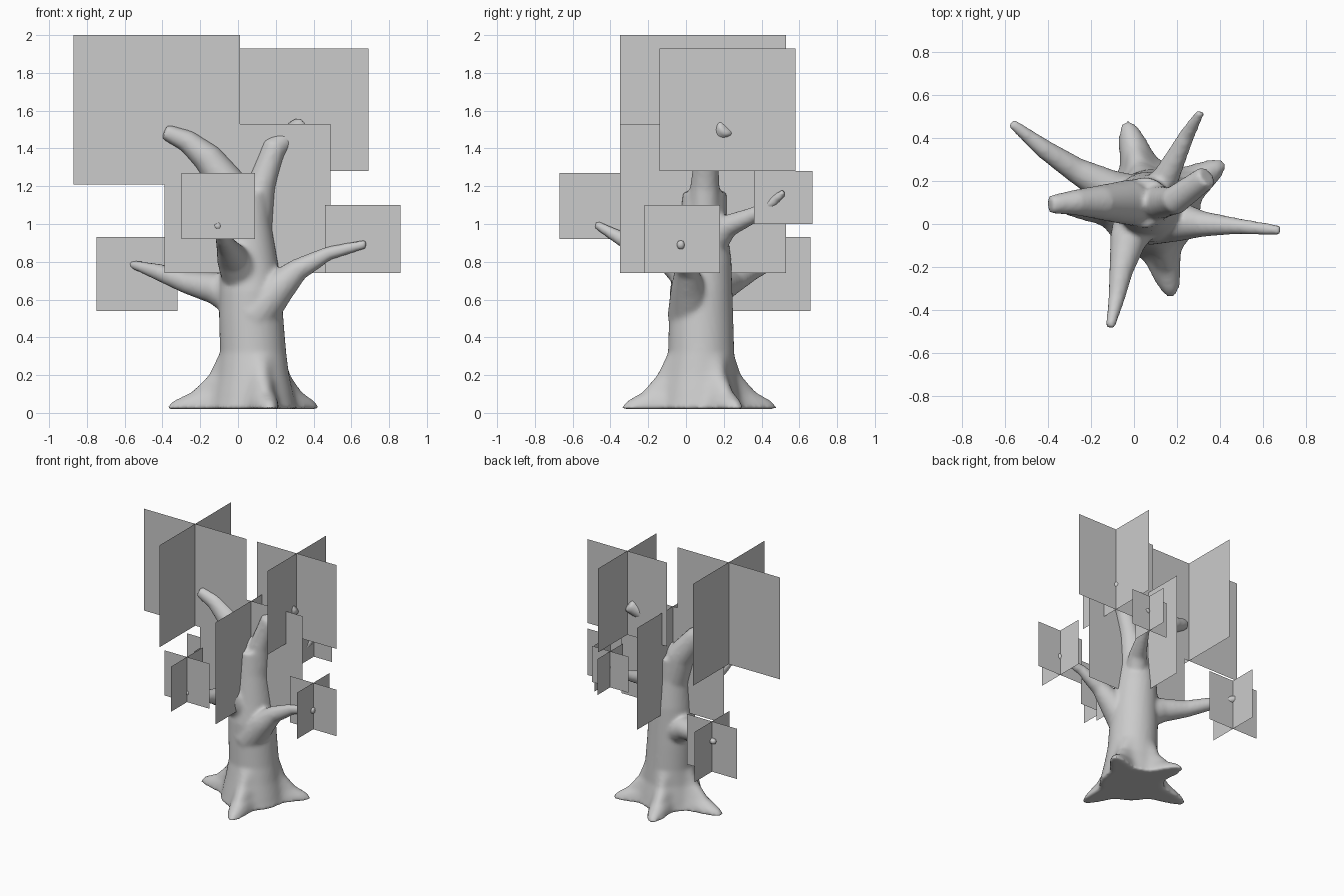
import bpy, bmesh
from math import atan2, cos, sin, pi, exp, remainder
from mathutils import Vector

cube = bpy.data.objects.get("Cube")
if cube:
    bpy.data.objects.remove(cube)

# Single plain colour
grey = bpy.data.materials.new("light grey")
grey.use_nodes = True
COLOUR = (0.6, 0.6, 0.6, 1)
grey.diffuse_color = COLOUR
grey.node_tree.nodes["Principled BSDF"].inputs["Base Color"].default_value = COLOUR


def finish(bm, name):
    mesh = bpy.data.meshes.new(name)
    bm.to_mesh(mesh)
    bm.free()
    mesh.materials.append(grey)
    obj = bpy.data.objects.new(name, mesh)
    bpy.context.collection.objects.link(obj)
    return obj


def loft(bm, rings):
    """Closed tube through rings of points."""
    loops = [[bm.verts.new(p) for p in ring] for ring in rings]
    n = len(loops[0])
    for low, high in zip(loops, loops[1:]):
        for i in range(n):
            j = (i + 1) % n
            bm.faces.new((low[i], low[j], high[j], high[i]))
    bm.faces.new(loops[0][::-1])
    bm.faces.new(loops[-1])


def branch(bm, path, sides=16):
    """Tapered tube; each path point is x, y, z, radius."""
    pts = [Vector(p[:3]) for p in path]
    rings = []
    for i, p in enumerate(pts):
        along = pts[min(i + 1, len(pts) - 1)] - pts[max(i - 1, 0)]
        turn = along.to_track_quat('Z', 'Y')
        rings.append([p + turn @ Vector((cos(a), sin(a), 0)) * path[i][3]
                      for a in (2 * pi * k / sides for k in range(sides))])
    loft(bm, rings)


# Trunk flaring into four roots
ROOT_TIPS = [(-0.39, 0.10), (-0.04, 0.49), (0.43, 0.29), (0.18, -0.35)]
AXIS = Vector((0.08, 0.07))
ROOTS = [((Vector(t) - AXIS).length, atan2(t[1] - AXIS.y, t[0] - AXIS.x)) for t in ROOT_TIPS]
# height, centre x, centre y, radius, root spread
TRUNK = [(0.02, .08, .07, .23, 1), (0.06, .08, .07, .22, .85), (0.11, .08, .07, .21, .45),
         (0.20, .08, .07, .19, .16), (0.32, .08, .08, .175, 0), (0.50, .07, .08, .17, 0),
         (0.65, .065, .08, .165, 0), (0.80, .06, .09, .15, 0), (1.00, .05, .09, .125, 0),
         (1.17, .05, .10, .115, 0)]


def trunk_ring(z, cx, cy, r, spread, sides=72):
    ring = []
    for k in range(sides):
        a = 2 * pi * k / sides
        reach = sum((length - r) * exp(-(remainder(a - angle, 2 * pi) / 0.24) ** 2)
                    for length, angle in ROOTS)
        d = r + spread * reach
        ring.append(Vector((cx + d * cos(a), cy + d * sin(a), z)))
    return ring


bm = bmesh.new()
loft(bm, [trunk_ring(*row) for row in TRUNK])

# Two main forks, then the four side branches
BRANCHES = [
    [(.04, .1, .95, .11), (-.03, .1, 1.18, .105), (-.16, .1, 1.35, .08), (-.27, .1, 1.44, .06), (-.39, .09, 1.49, .042)],
    [(.09, .1, .95, .09), (.12, .1, 1.2, .078), (.19, .11, 1.4, .068), (.34, .22, 1.52, .055)],
    [(.08, .03, .52, .13), (.22, .01, .67, .09), (.32, 0, .76, .06), (.48, -.01, .845, .038), (.68, -.03, .895, .024)],
    [(.05, .1, .58, .12), (-.12, .17, .66, .085), (-.27, .25, .69, .06), (-.42, .35, .745, .045), (-.57, .47, .79, .022)],
    [(.03, .05, .72, .12), (-.03, -.08, .82, .085), (-.06, -.22, .88, .055), (-.08, -.34, .92, .04), (-.11, -.48, 1.0, .022)],
    [(.08, .12, .88, .09), (.15, .22, .99, .062), (.21, .34, 1.04, .045), (.25, .42, 1.08, .035), (.31, .52, 1.17, .02)],
]
for path in BRANCHES:
    branch(bm, path)
tree = finish(bm, "trunk_and_branches")

# Blend everything into one skin
remesh = tree.modifiers.new("merge", 'REMESH')
remesh.mode = 'VOXEL'
remesh.voxel_size = 0.014
remesh.use_smooth_shade = True
soften = tree.modifiers.new("soften", 'SMOOTH')
soften.factor = 0.5
soften.iterations = 5

# Foliage cards: crossed upright sheets (centre x, y, half width x, half width y, bottom, top)
CARDS = {
    "top_right_foliage": (-.43, .09, .44, .44, 1.21, 2.0),
    "top_left_foliage": (.35, .22, .34, .36, 1.28, 1.93),
    "middle_foliage": (.05, .09, .44, .44, .74, 1.53),
    "front_foliage": (-.105, -.475, .195, .195, .92, 1.27),
    "left_foliage": (.66, -.02, .2, .2, .74, 1.10),
    "right_foliage": (-.535, .445, .215, .215, .54, .93),
    "back_foliage": (.29, .515, .155, .155, 1.0, 1.28),
}
for name, (x, y, wx, wy, low, high) in CARDS.items():
    bm = bmesh.new()
    for dx, dy in ((wx, 0), (0, wy)):
        corners = ((-1, low), (1, low), (1, high), (-1, high))
        bm.faces.new([bm.verts.new((x + s * dx, y + s * dy, z)) for s, z in corners])
    finish(bm, name)
